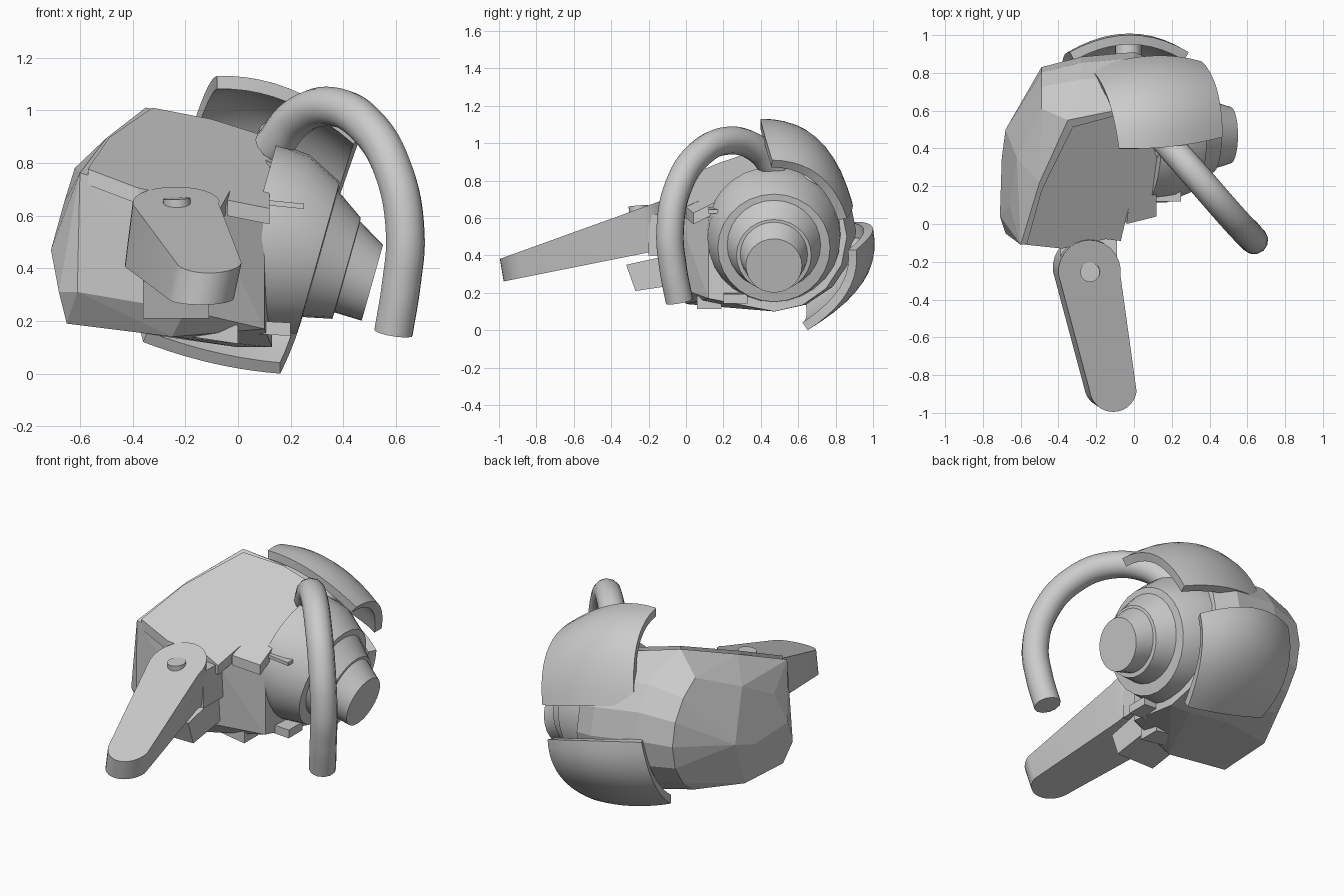
import bpy, bmesh
from math import sin, cos, radians, pi
from mathutils import Vector

if "Cube" in bpy.data.objects:
    bpy.data.objects.remove(bpy.data.objects["Cube"])


def finish(name, bm, smooth=None):
    bmesh.ops.recalc_face_normals(bm, faces=bm.faces[:])
    me = bpy.data.meshes.new(name)
    bm.to_mesh(me)
    bm.free()
    ob = bpy.data.objects.new(name, me)
    bpy.context.collection.objects.link(ob)
    if smooth:
        bpy.ops.object.select_all(action='DESELECT')
        ob.select_set(True)
        bpy.context.view_layer.objects.active = ob
        bpy.ops.object.shade_smooth_by_angle(angle=radians(smooth))
    return ob


def hull(name, pts):
    bm = bmesh.new()
    for p in pts:
        bm.verts.new(p)
    res = bmesh.ops.convex_hull(bm, input=bm.verts[:])
    junk = [v for v in bm.verts if not v.link_faces]
    bmesh.ops.delete(bm, geom=junk, context='VERTS')
    bmesh.ops.dissolve_limit(bm, angle_limit=radians(4), verts=bm.verts[:], edges=bm.edges[:])
    return finish(name, bm)


def loft(name, rings, smooth=None):
    bm = bmesh.new()
    vs = [[bm.verts.new(p) for p in r] for r in rings]
    n = len(vs[0])
    for a, b in zip(vs, vs[1:]):
        for i in range(n):
            bm.faces.new((a[i], a[(i + 1) % n], b[(i + 1) % n], b[i]))
    bm.faces.new(vs[0])
    bm.faces.new(vs[-1])
    return finish(name, bm, smooth)


def disc(center, axis, r, n=24):
    a = Vector(axis).normalized()
    u = a.cross(Vector((0, 1, 0.01))).normalized()
    w = a.cross(u)
    return [Vector(center) + r * (cos(2 * pi * i / n) * u + sin(2 * pi * i / n) * w) for i in range(n)]


def rod(name, p, q, r, n=24):
    d = Vector(q) - Vector(p)
    return loft(name, [disc(p, d, r, n), disc(q, d, r, n)], 40)


def block(name, x, y, z, drop=0.0):
    return hull(name, [(a, b, c - drop * (a - x[0])) for a in x for b in y for c in z])


def plate_z(x, y):
    return 0.646 - 0.326 * x + 0.5 * y


# faceted barrel housing
pts = [(x, y, plate_z(x, y) - 0.025) for x, y in
       ((-0.6, -0.11), (-0.5, 0.22), (-0.35, 0.55), (-0.1, 0.6), (0.1, 0.58), (-0.12, -0.05), (0.1, 0.12))]
pts += [(-0.71, 0.04, 0.47), (-0.7, 0.35, 0.45), (-0.68, 0.5, 0.5), (-0.68, -0.05, 0.31),
        (-0.62, 0.35, 0.78), (-0.66, 0.1, 0.65), (-0.65, 0.0, 0.19), (-0.64, 0.35, 0.2),
        (-0.61, -0.1, 0.31), (-0.2, -0.07, 0.24), (-0.25, 0.0, 0.14), (0.1, 0.12, 0.17)]
for x, cz, r in ((-0.49, 0.56, 0.37), (-0.28, 0.565, 0.425), (0.0, 0.53, 0.45), (0.13, 0.5, 0.4)):
    for k in range(8):
        t = radians(-88 + 22 * k)
        pts.append((x, 0.46 + r * cos(t), cz + min(r, 0.43) * sin(t)))
hull("barrel_housing", pts)

# sloping flat top plate with a notch at the front
outline = [(-0.57, -0.11), (-0.49, 0.18), (-0.325, 0.515), (-0.1, 0.575), (0.12, 0.58), (0.12, 0.04),
           (-0.04, 0.0), (-0.07, -0.09), (-0.15, -0.08), (-0.38, -0.13)]
outline[6:7] = [(-0.04, 0.0), (-0.03, 0.08)]
loft("top_plate", [[(x, y, plate_z(x, y) - d) for x, y in outline] for d in (0.06, 0)])

# stepped end drum, all rings tilted alike
rings = []
for cx, cz, r in ((0.05, 0.53, 0.36), (0.175, 0.49, 0.355), (0.305, 0.44, 0.3), (0.312, 0.455, 0.25),
                  (0.412, 0.4, 0.2), (0.415, 0.405, 0.18), (0.51, 0.345, 0.15)):
    rings.append([(cx + 0.27 * r * cos(t), 0.47 + r * sin(t), cz + 0.96 * r * cos(t))
                  for t in (2 * pi * i / 28 for i in range(28))])
loft("stepped_drum", rings, 25)


# curved guard panels: smooth surface through a 3 x 3 grid of points
def panel(name, g, n=10):
    def w(t):
        return ((1 - t) * (1 - 2 * t), 4 * t * (1 - t), t * (2 * t - 1))
    bm = bmesh.new()
    vs = [[bm.verts.new(sum((Vector(g[a][b]) * w(i / n)[a] * w(j / n)[b]
                             for a in range(3) for b in range(3)), Vector()))
           for j in range(n + 1)] for i in range(n + 1)]
    for i in range(n):
        for j in range(n):
            f = bm.faces.new((vs[i][j], vs[i + 1][j], vs[i + 1][j + 1], vs[i][j + 1]))
    bmesh.ops.recalc_face_normals(bm, faces=bm.faces[:])
    bm.faces.ensure_lookup_table()
    if bm.faces[n * n // 2].normal.y < 0:
        bmesh.ops.reverse_faces(bm, faces=bm.faces[:])
    me = bpy.data.meshes.new(name)
    bm.to_mesh(me)
    bm.free()
    ob = bpy.data.objects.new(name, me)
    bpy.context.collection.objects.link(ob)
    m = ob.modifiers.new("thickness", 'SOLIDIFY')
    m.thickness = 0.05
    m.offset = -1
    bpy.ops.object.select_all(action='DESELECT')
    ob.select_set(True)
    bpy.context.view_layer.objects.active = ob
    bpy.ops.object.modifier_apply(modifier=m.name)
    bpy.ops.object.shade_smooth_by_angle(angle=radians(40))


panel("upper_guard", [
    [(-0.08, 0.40, 1.13), (0.2, 0.41, 1.08), (0.47, 0.46, 0.91)],
    [(-0.14, 0.67, 1.03), (0.15, 0.71, 1.0), (0.44, 0.71, 0.83)],
    [(-0.23, 0.82, 0.74), (0.08, 0.89, 0.68), (0.36, 0.86, 0.6)]])
panel("lower_guard", [
    [(-0.34, 0.91, 0.58), (-0.02, 1.0, 0.54), (0.29, 0.91, 0.43)],
    [(-0.38, 0.85, 0.32), (-0.06, 0.95, 0.27), (0.24, 0.86, 0.2)],
    [(-0.36, 0.66, 0.12), (-0.1, 0.67, 0.04), (0.16, 0.65, 0.0)]])
rod("upper_guard_post", (0.12, 0.6, 0.7), (0.14, 0.74, 0.93), 0.06)
rod("lower_guard_post", (-0.03, 0.75, 0.45), (-0.03, 0.95, 0.42), 0.07)

# bent hose
cu = bpy.data.curves.new("hose", 'CURVE')
cu.dimensions = '3D'
cu.bevel_depth = 0.075
cu.bevel_resolution = 4
cu.use_fill_caps = True
path = [(0.13, 0.48, 0.86), (0.22, 0.38, 0.97), (0.36, 0.22, 1.013), (0.49, 0.07, 0.94),
        (0.59, -0.04, 0.77), (0.635, -0.085, 0.53), (0.62, -0.07, 0.34), (0.59, -0.035, 0.155)]
sp = cu.splines.new('BEZIER')
sp.resolution_u = 6
sp.bezier_points.add(len(path) - 1)
for b, p in zip(sp.bezier_points, path):
    b.co = p
    b.handle_left_type = b.handle_right_type = 'AUTO'
hose = bpy.data.objects.new("hose", cu)
bpy.context.collection.objects.link(hose)
bpy.ops.object.select_all(action='DESELECT')
hose.select_set(True)
bpy.context.view_layer.objects.active = hose
bpy.ops.object.convert(target='MESH')
bpy.ops.object.shade_smooth_by_angle(angle=radians(40))
rod("hose_collar", (0.15, 0.42, 0.7), (0.17, 0.4, 0.8), 0.065)

# front lever: tapered capsule, thick at the pivot
shape = [(-0.235 + 0.165 * cos(t), -0.25 + 0.165 * sin(t))
         for t in (radians(-8 + 196 * i / 14) for i in range(15))]
shape += [(-0.11 + 0.125 * cos(t), -0.87 + 0.125 * sin(t))
          for t in (radians(188 + 164 * i / 14) for i in range(15))]
top = [(x, y, 0.38 + 0.36 * (y + 1)) for x, y in shape]
low = [(x - 0.03, y + 0.02, 0.26 + 0.2 * (y + 1)) for x, y in shape]
loft("lever", [low, top], 30)
rod("lever_pivot", (-0.23, -0.25, 0.6), (-0.233, -0.255, 0.665), 0.052)

# lever mounts and lower tabs
block("upper_lever_mount", (-0.39, -0.09), (-0.2, 0.05), (0.4, 0.62))
hull("lower_lever_mount", [(x, y, z) for x in (-0.36, -0.11) for y, z in
                           ((-0.32, 0.35), (-0.27, 0.21), (0.0, 0.25), (0.0, 0.42))])
block("front_tab", (-0.18, 0.0), (0.06, 0.19), (0.14, 0.21), 0.15)
block("side_tab", (0.07, 0.2), (0.2, 0.33), (0.15, 0.2), 0.05)
block("drum_clip", (0.1, 0.25), (0.12, 0.17), (0.64, 0.66), 0.1)
